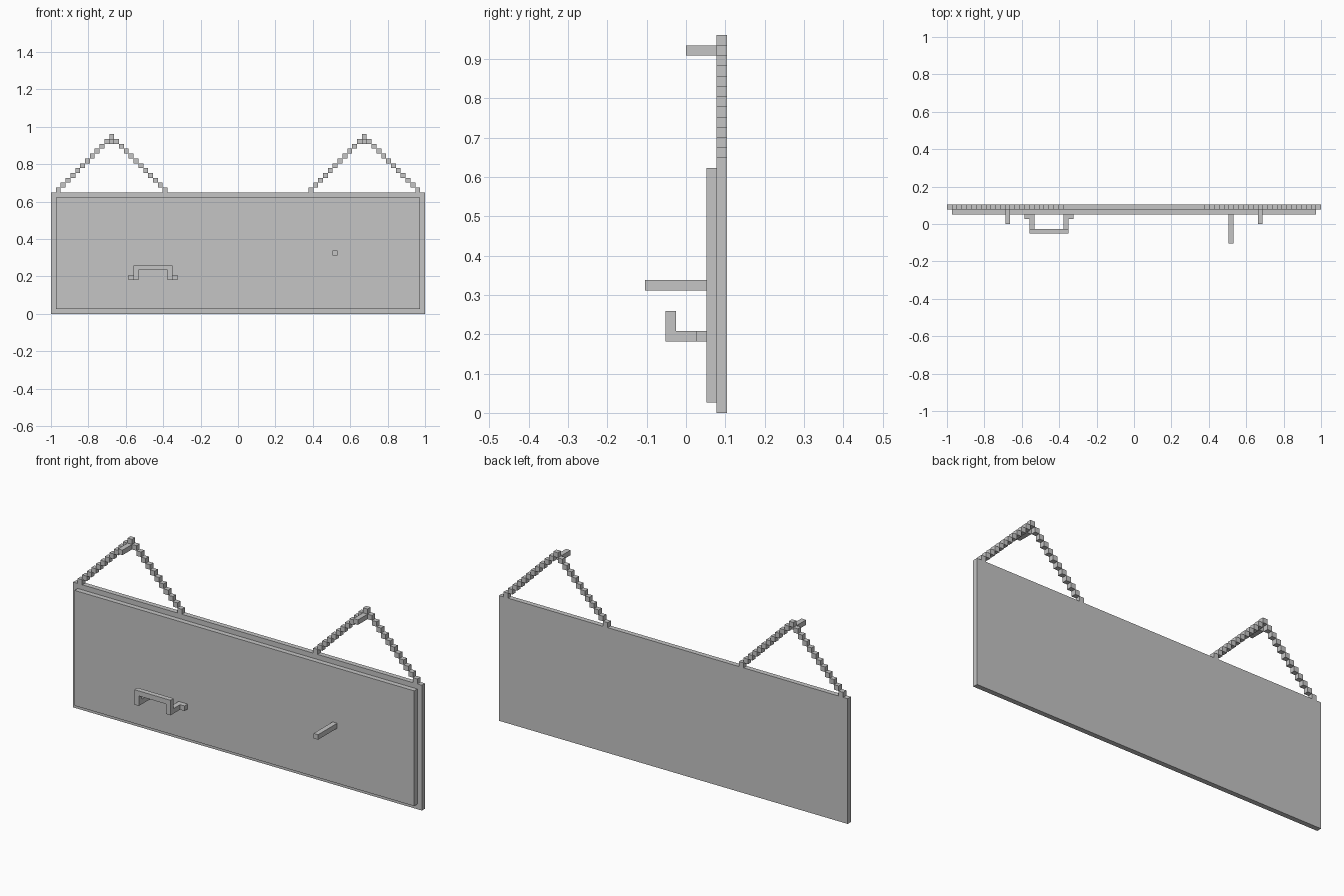
import bpy
import bmesh
from mathutils import Vector, Matrix

cube = bpy.data.objects.get("Cube")
if cube:
    bpy.data.objects.remove(cube, do_unlink=True)

WIDE, HIGH, DEEP = 77, 25, 8       # overall size in grid cells
U = 2 / WIDE                       # one cell
ORIGIN = Vector((-WIDE / 2, -DEEP / 2, 0))

grey = bpy.data.materials.new("light grey")
grey.use_nodes = True
colour = (0.56, 0.56, 0.56, 1)
grey.diffuse_color = colour
grey.node_tree.nodes["Principled BSDF"].inputs["Base Color"].default_value = colour


def blocks(name, boxes):
    """One object from boxes given as (first cell, size in cells)."""
    bm = bmesh.new()
    for cell, size in boxes:
        size = Vector(size)
        centre = (ORIGIN + Vector(cell) + size / 2) * U
        bmesh.ops.create_cube(
            bm, size=1,
            matrix=Matrix.Translation(centre) @ Matrix.Diagonal((*(size * U), 1)))
    mesh = bpy.data.meshes.new(name)
    bm.to_mesh(mesh)
    bm.free()
    mesh.materials.append(grey)
    obj = bpy.data.objects.new(name, mesh)
    bpy.context.collection.objects.link(obj)


# Board and raised front panel
blocks("back_board", [((0, 7, 0), (WIDE, 1, HIGH))])
blocks("front_panel", [((1, 6, 1), (WIDE - 2, 1, HIGH - 2))])

# Stepped hanging cords, each with the peg it hangs from
RISE = 11
for side, peak in (("right", 12), ("left", WIDE - 13)):
    steps = [((peak + i, 7, HIGH + RISE - abs(i)), (1, 1, 1))
             for i in range(-RISE, RISE + 1)]
    blocks(side + "_hanging_cord", steps)
    blocks(side + "_wall_peg", [((peak, 4, HIGH + RISE - 1), (1, 3, 1))])

# Handle: feet on the panel, arms forward, uprights, and a bar across
handle = [((18, 2, 9), (6, 1, 1))]
for arm, foot in ((17, 16), (24, 25)):
    handle += [((foot, 5, 7), (1, 1, 1)),
               ((arm, 3, 7), (1, 3, 1)),
               ((arm, 2, 7), (1, 1, 3))]
blocks("handle", handle)

# Single long peg
blocks("front_peg", [((58, 0, 12), (1, 6, 1))])
